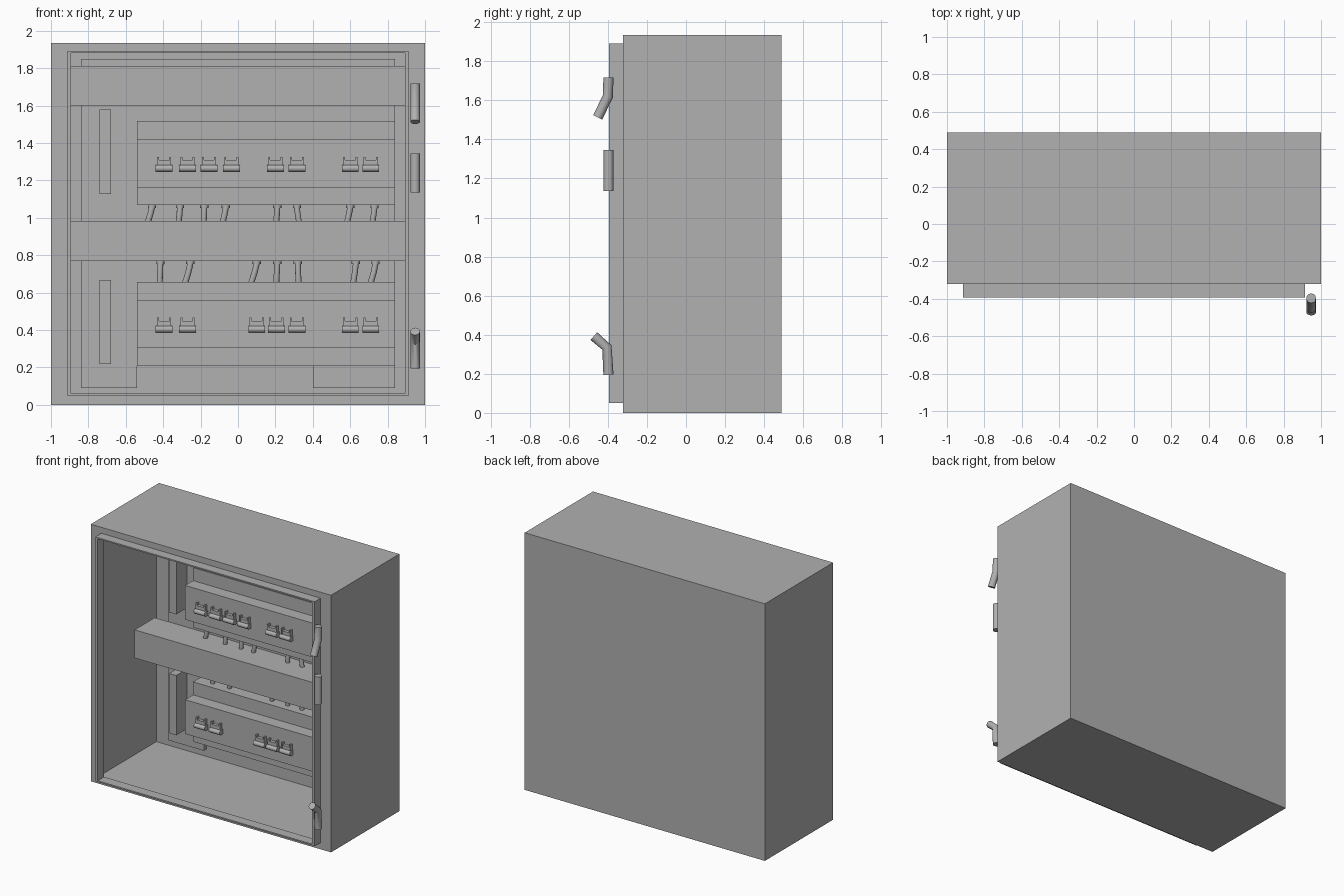
import bpy, bmesh

if "Cube" in bpy.data.objects:
    bpy.data.objects.remove(bpy.data.objects["Cube"])

# Dark grey paint shared by every part
grey = bpy.data.materials.new("dark_grey")
grey.diffuse_color = (.44, .44, .44, 1)
grey.use_nodes = True
grey.node_tree.nodes["Principled BSDF"].inputs["Base Color"].default_value = grey.diffuse_color


def make_object(name, bm):
    bmesh.ops.recalc_face_normals(bm, faces=bm.faces)
    mesh = bpy.data.meshes.new(name)
    bm.to_mesh(mesh)
    bm.free()
    mesh.materials.append(grey)
    ob = bpy.data.objects.new(name, mesh)
    bpy.context.collection.objects.link(ob)
    return ob


def box(name, x0, x1, y0, y1, z0, z1):
    bm = bmesh.new()
    bmesh.ops.create_cube(bm, size=1)
    for v in bm.verts:
        v.co = ((x0 + x1) / 2 + v.co.x * (x1 - x0),
                (y0 + y1) / 2 + v.co.y * (y1 - y0),
                (z0 + z1) / 2 + v.co.z * (z1 - z0))
    return make_object(name, bm)


def extrude_y(name, outline, y0, y1):
    bm = bmesh.new()
    face = bm.faces.new([bm.verts.new((x, y0, z)) for x, z in outline])
    new = bmesh.ops.extrude_face_region(bm, geom=[face])['geom']
    bmesh.ops.translate(bm, vec=(0, y1 - y0, 0),
                        verts=[g for g in new if isinstance(g, bmesh.types.BMVert)])
    # keep the starting cap so the part is closed
    if not face.is_valid:
        bm.faces.new([v for v in bm.verts if abs(v.co.y - y0) < 1e-6])
    return make_object(name, bm)


def tube(name, points, radius, res=3):
    cu = bpy.data.curves.new(name, 'CURVE')
    cu.dimensions = '3D'
    cu.bevel_depth = radius
    cu.bevel_resolution = res
    cu.use_fill_caps = True
    cu.materials.append(grey)
    sp = cu.splines.new('POLY')
    sp.points.add(len(points) - 1)
    for p, co in zip(sp.points, points):
        p.co = (*co, 1)
    ob = bpy.data.objects.new(name, cu)
    bpy.context.collection.objects.link(ob)
    bpy.ops.object.select_all(action='DESELECT')
    ob.select_set(True)
    bpy.context.view_layer.objects.active = ob
    bpy.ops.object.convert(target='MESH')
    bpy.ops.object.shade_smooth_by_angle(angle=.75)


# Cabinet shell: rectangular rings from the outer back, round the front lip, to the inner back
bm = bmesh.new()
rings = [(1, 0, 1.935, .49), (1, 0, 1.935, -.322), (.913, .05, 1.89, -.322),
         (.913, .05, 1.89, -.393), (.893, .06, 1.88, -.393), (.893, .06, 1.88, -.317),
         (.995, .005, 1.93, -.317), (.995, .005, 1.93, .45)]
loops = [[bm.verts.new((x, y, z)) for x, z in ((-w, a), (w, a), (w, b), (-w, b))]
         for w, a, b, y in rings]
for p, q in zip(loops, loops[1:]):
    for i in range(4):
        j = (i + 1) % 4
        bm.faces.new((p[i], p[j], q[j], q[i]))
bm.faces.new(loops[0])
bm.faces.new(loops[-1])
make_object("cabinet_shell", bm)

# Mounting plate with a notch in its lower edge
extrude_y("mounting_plate", [(-.84, .09), (-.54, .09), (-.54, .25), (.40, .25), (.40, .09),
                             (.84, .09), (.84, 1.85), (-.84, 1.85)], .366, .40)

# Horizontal cable ducts
for name, z in (("upper_cable_duct", 1.60), ("middle_cable_duct", .77)):
    box(name, -.95, .95, .127, .366, z, z + .212)


# Switch: rounded base, low body and two thin posts
def switch(x, z):
    box("switch_base", x - .045, x + .045, .118, .142, z, z + .037)
    tube("switch_roll", [(x - .045, .118, z + .0185), (x + .045, .118, z + .0185)], .0185)
    box("switch_body", x - .033, x + .033, .118, .142, z + .037, z + .062)
    for s in (-1, 1):
        box("switch_post", x + s * .033 - .005, x + s * .033 + .005, .115, .142,
            z + .037, z + .08)


# Two stepped breaker rows, each with a vertical strip and switches
rows = [(0.208, (-.395, -.27, .10, .205, .315, .60, .71)),
        (1.068, (-.395, -.27, -.155, -.035, .20, .315, .60, .71))]
for z, xs in rows:
    box("breaker_row_back", -.54, .84, .237, .366, z, z + .45)
    box("breaker_row_front", -.54, .84, .142, .237, z + .095, z + .352)
    strip_z = z + (.01 if z < 1 else .06)
    box("vertical_strip", -.74, -.68, .237, .366, strip_z, strip_z + .45)
    for x in xs:
        switch(x, z + .178)

# Short wires between rows and duct: (top x, sideways lean)
wires = [(1.07, .97, ((-.46, -.024), (-.31, -.008), (-.18, -.004), (-.065, -.018), (.21, -.006),
                      (.315, .012), (.60, -.018), (.73, -.012))),
         (.77, .65, ((-.415, -.004), (-.255, -.028), (.10, -.03), (.21, -.006), (.32, .004),
                     (.63, -.014), (.735, -.026)))]
for top, bottom, leads in wires:
    for x, lean in leads:
        mid = (top + bottom) / 2
        tube("wire_cap", [(x, .30, top), (x, .30, top - .018)], .022)
        tube("wire", [(x, .30, top - .015), (x + lean * .35, .297, mid),
                      (x + lean, .30, bottom)], .016)

# Door hinge pins on the right side
tube("upper_hinge", [(.947, -.397, 1.717), (.947, -.40, 1.62), (.947, -.452, 1.513)], .026, 4)
tube("middle_hinge", [(.947, -.397, 1.345), (.947, -.397, 1.135)], .026, 4)
tube("lower_hinge", [(.947, -.397, .195), (.947, -.405, .335), (.947, -.472, .393)], .026, 4)
